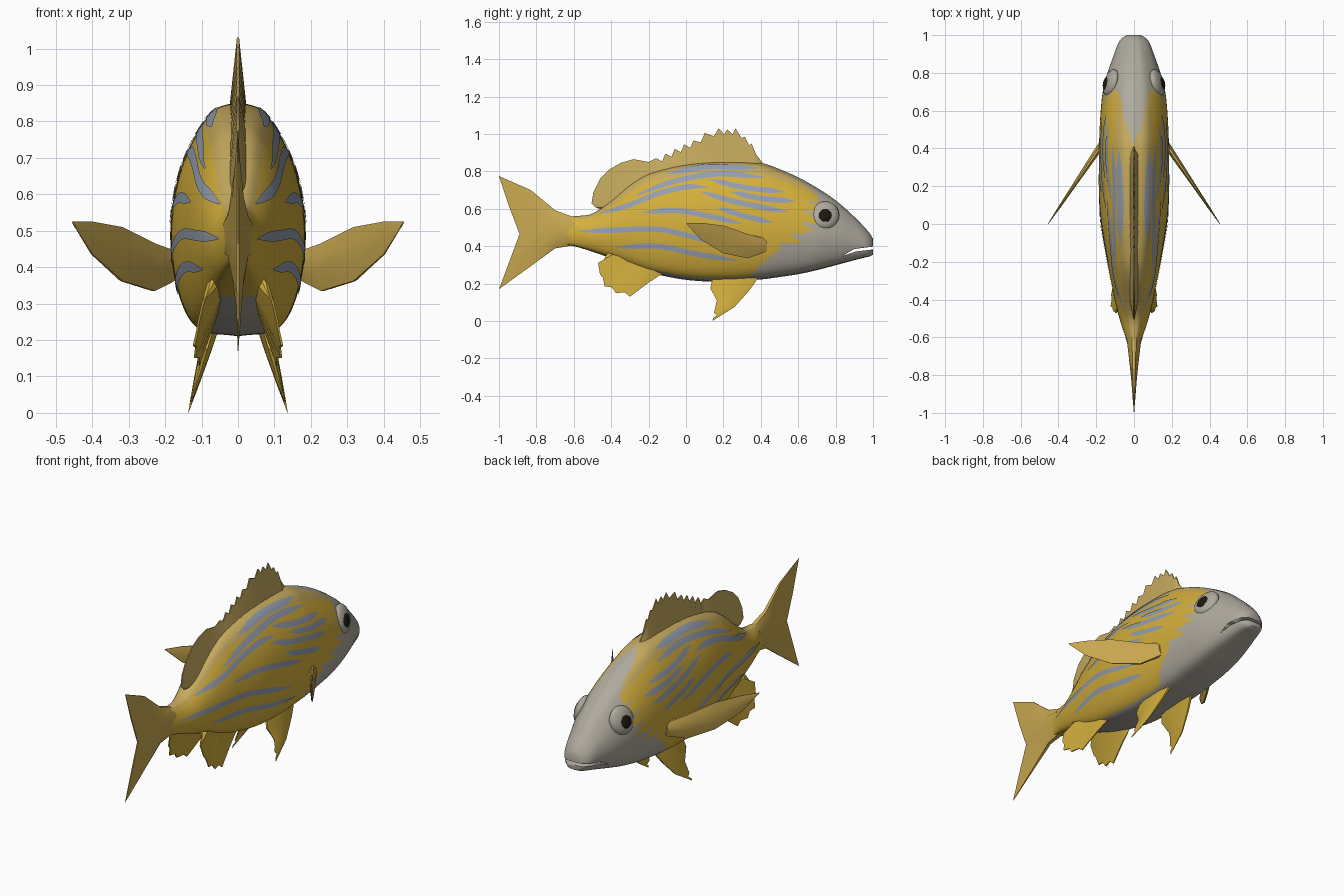
import bpy, bmesh, math
from mathutils import Vector

if "Cube" in bpy.data.objects:
    bpy.data.objects.remove(bpy.data.objects["Cube"])

def material(name, rgb):
    m = bpy.data.materials.new(name)
    m.diffuse_color = (*rgb, 1)
    m.use_nodes = True
    m.node_tree.nodes["Principled BSDF"].inputs["Base Color"].default_value = m.diffuse_color
    return m

GREY = material("head grey", (0.43, 0.40, 0.34))
YELLOW = material("body yellow", (0.66, 0.43, 0.045))
TAN = material("back tan", (0.56, 0.40, 0.11))
BLUE = material("stripe blue grey", (0.30, 0.34, 0.43))
FIN = material("fin yellow", (0.62, 0.41, 0.045))
GOLD = material("tail gold", (0.58, 0.39, 0.08))
BLACK = material("eye black", (0.012, 0.01, 0.005))

# Body stations: y, top z, bottom z, half width
STATIONS = [(-0.68, .555, .41, .024), (-0.6, .56, .40, .045), (-0.5, .575, .37, .075),
            (-0.4, .645, .335, .10), (-0.3, .73, .295, .122), (-0.2, .79, .26, .142),
            (0, .84, .22, .175), (0.2, .855, .21, .185), (0.4, .845, .222, .185),
            (0.5, .812, .235, .182), (0.6, .768, .25, .176), (0.7, .712, .272, .165),
            (0.8, .645, .298, .14), (0.9, .557, .325, .105), (0.96, .495, .340, .082),
            (0.985, .465, .346, .062), (1.0, .44, .355, .038)]
# Half cross-section: x fraction, height fraction
SECTION = [(0, 1), (.42, .945), (.84, .72), (1, .45), (.9, .2), (.6, .035), (0, 0)]

def smooth(xs, vs, x):
    """Cubic interpolation through the points (xs, vs)."""
    n = len(xs)
    x = min(max(x, xs[0]), xs[-1])
    i = max(k for k in range(n - 1) if xs[k] <= x)
    def slope(k):
        a, b = max(k - 1, 0), min(k + 1, n - 1)
        return (vs[b] - vs[a]) / (xs[b] - xs[a])
    h = xs[i + 1] - xs[i]
    t = (x - xs[i]) / h
    return ((2*t**3 - 3*t**2 + 1) * vs[i] + (t**3 - 2*t**2 + t) * h * slope(i)
            + (3*t**2 - 2*t**3) * vs[i + 1] + (t**3 - t**2) * h * slope(i + 1))

YS = [s[0] for s in STATIONS]
def station(y):
    return [smooth(YS, [s[k] for s in STATIONS], y) for k in (1, 2, 3)]

HALF = 48
US = list(range(len(SECTION)))
RING = [(smooth(US, [s[0] for s in SECTION], 6 * i / HALF),
         smooth(US, [s[1] for s in SECTION], 6 * i / HALF)) for i in range(HALF + 1)]
FULL = RING + [(-x, t) for x, t in RING[-2:0:-1]]

def surface_x(y, z):
    top, bot, hw = station(y)
    t = min(max((z - bot) / (top - bot), 0.001), 0.999)
    for (xa, ta), (xb, tb) in zip(RING, RING[1:]):
        if tb <= t <= ta:
            return hw * (xa + (xb - xa) * (ta - t) / max(ta - tb, 1e-6))
    return 0

def finish(bm, name, mats, angle=50):
    bmesh.ops.recalc_face_normals(bm, faces=bm.faces)
    me = bpy.data.meshes.new(name)
    bm.to_mesh(me)
    bm.free()
    ob = bpy.data.objects.new(name, me)
    bpy.context.collection.objects.link(ob)
    for m in mats:
        me.materials.append(m)
    bpy.ops.object.select_all(action='DESELECT')
    ob.select_set(True)
    bpy.context.view_layer.objects.active = ob
    bpy.ops.object.shade_smooth_by_angle(angle=math.radians(angle))
    return ob

# Body: lofted rings, coloured by height and distance from the snout
HEAD_T = [0, .2, .35, .5, .65, .85, .95, 1]
HEAD_Y = [.32, .45, .57, .66, .68, .71, .66, .42]
STEPS = 160
bm = bmesh.new()
rings = []
for i in range(STEPS + 1):
    y = -0.68 + 1.68 * i / STEPS
    top, bot, hw = station(y)
    rings.append([bm.verts.new((hw * x, y, bot + (top - bot) * t)) for x, t in FULL])
n = len(FULL)
for a, b in zip(rings, rings[1:]):
    for k in range(n):
        f = bm.faces.new((a[k], a[(k + 1) % n], b[(k + 1) % n], b[k]))
        t = (FULL[k][1] + FULL[(k + 1) % n][1]) / 2
        y = (a[k].co.y + b[k].co.y) / 2
        finger = .05 * math.sin(45 * t + 9 * y) if .3 < t < .8 else 0
        if y > smooth(HEAD_T, HEAD_Y, t) + finger or (t < 0.03 and y > -0.35):
            f.material_index = 0
        else:
            f.material_index = 2 if t > 0.9 else 1
bm.faces.new(rings[0])
bm.faces.new(rings[-1])
body = finish(bm, "body", [GREY, YELLOW, TAN])

# Mouth slit cut through the snout
bm = bmesh.new()
slit = [(.835, .347), (.90, .385), (1.05, .404), (1.05, .388), (.91, .372)]
sides = [[bm.verts.new((x, y, z)) for y, z in slit] for x in (-.3, .3)]
bm.faces.new(sides[0])
bm.faces.new(sides[1])
for k in range(5):
    bm.faces.new((sides[0][k], sides[0][k-1], sides[1][k-1], sides[1][k]))
cutter = finish(bm, "mouth_cutter", [GREY])
cutter.hide_render = True
cutter.hide_set(True)
cut = body.modifiers.new("mouth", 'BOOLEAN')
cut.object, cut.operation, cut.solver = cutter, 'DIFFERENCE', 'EXACT'

# Side stripes: ribbons that hug the body, (y, z) paths
STRIPES = [[(-.27, .67), (-.1, .735), (.05, .77), (.2, .785), (.42, .765)],
           [(-.10, .785), (.1, .82), (.38, .815)],
           [(-.46, .572), (-.3, .62), (-.15, .68), (0, .715), (.12, .715)],
           [(.13, .755), (.3, .715), (.52, .69)],
           [(.08, .69), (.25, .64), (.42, .605), (.54, .585)],
           [(-.23, .58), (-.05, .59), (.1, .565), (.3, .52)],
           [(-.58, .478), (-.35, .487), (-.15, .49), (0, .46), (.22, .40)],
           [(-.38, .395), (-.15, .40), (.05, .36), (.27, .325)],
           [(.17, .605), (.3, .565), (.46, .525)],
           [(.24, .69), (.4, .655), (.58, .64)]]
bm = bmesh.new()
for path in STRIPES:
    ys, zs = [p[0] for p in path], [p[1] for p in path]
    for side in (-1, 1):
        rows = []
        for i in range(29):
            s = i / 28
            y = ys[0] + (ys[-1] - ys[0]) * s
            w = 0.0145 * min(1, 0.15 + 5 * s, 0.15 + 5 * (1 - s))
            top, bot, hw = station(y)
            row = []
            for k in (-1, -.33, .33, 1):
                z = smooth(ys, zs, y) + k * w
                x = surface_x(y, z)
                out = Vector((x / hw**2, 0, (z - (top + bot) / 2) * 4 / (top - bot)**2)).normalized()
                p = Vector((x, y, z)) + out * 0.003
                row.append(bm.verts.new((side * p.x, p.y, p.z)))
            rows.append(row)
        for a, b in zip(rows, rows[1:]):
            for k in range(3):
                bm.faces.new((a[k], a[k+1], b[k+1], b[k]))
finish(bm, "side_stripes", [BLUE])

# Eyes: soft grey bulge with a dark flat pupil
for name, side in (("left", -1), ("right", 1)):
    for part, x, r, depth, mat in (("socket", .122, .075, .034, GREY), ("eye", .146, .037, .016, BLACK)):
        bm = bmesh.new()
        bmesh.ops.create_uvsphere(bm, u_segments=16, v_segments=10, radius=1)
        for v in bm.verts:
            v.co = (side * (x + v.co.x * depth - v.co.z * r * .25 - v.co.y * r * .2),
                    .745 + v.co.y * r, .565 + v.co.z * r)
        finish(bm, f"{name}_{part}", [mat])

def fin(name, rows, thick, mat, x_of=lambda y, z: 0, side=1):
    """Wedge-shaped fin from rows of (y, z) points, base row first."""
    bm = bmesh.new()
    m, c = len(rows), len(rows[0])
    g = {}
    for s in (-1, 1):
        for i, row in enumerate(rows):
            for j, (y, z) in enumerate(row):
                t = thick[i] * (0.3 if j in (0, c - 1) else 1)
                g[s, i, j] = bm.verts.new((side * (x_of(y, z) + s * t), y, z))
        for i in range(m - 1):
            for j in range(c - 1):
                bm.faces.new([g[s, i, j], g[s, i+1, j], g[s, i+1, j+1], g[s, i, j+1]][::s])
    rim = ([(0, j) for j in range(c)] + [(i, c-1) for i in range(1, m)]
           + [(m-1, j) for j in range(c-2, -1, -1)] + [(i, 0) for i in range(m-2, 0, -1)])
    for a, b in zip(rim, rim[1:] + rim[:1]):
        bm.faces.new((g[(-1, *a)], g[(-1, *b)], g[(1, *b)], g[(1, *a)]))
    return finish(bm, name, [mat], 40)

def spiky(points, depth):
    """Add a notch between neighbouring spine tips."""
    out = [points[0]]
    for a, b in zip(points, points[1:]):
        out += [((a[0]*.65 + b[0]*.35), (a[1] + b[1]) / 2 - depth), b]
    return out

# Dorsal fin: spiny front and rounded soft rear
edge = [(.41, .845), (.375, .89)] + spiky([(.35, .95), (.315, .985), (.265, 1.03), (.22, 1.025), (.175, 1.03),
        (.10, 1.005), (.04, .965), (-.01, .945), (-.06, .92), (-.11, .895), (-.16, .87)], .03)
edge += [(-.2, .85), (-.28, .865), (-.35, .845), (-.41, .81), (-.46, .76), (-.495, .69), (-.505, .63),
         (-.48, .605), (-.43, .59)]
base = []
for i in range(len(edge)):
    y = max(edge[i][0], -.4 + .004 * (len(edge) - i))
    base.append((y, station(y)[0] - .04))
fin("dorsal_fin", [base, edge], [.026, .003], TAN)

# Forked tail
fin("tail_fin", [[(-.60, .555), (-.60, .52), (-.60, .48), (-.60, .44), (-.60, .405)],
                 [(-.70, .592), (-.70, .54), (-.70, .485), (-.70, .43), (-.70, .388)],
                 [(-.83, .70), (-.81, .59), (-.80, .475), (-.81, .37), (-.83, .293)],
                 [(-1.0, .775), (-.945, .61), (-.89, .465), (-.94, .33), (-1.0, .17)]],
    [.04, .028, .016, .003], GOLD)

# Paired fins on both sides
PECTORAL = [[(.43, .44), (.43, .42), (.43, .40), (.43, .37)],
            [(.33, .465), (.33, .43), (.33, .39), (.33, .335)],
            [(.2, .51), (.2, .46), (.2, .41), (.2, .362)],
            [(.08, .525), (.08, .50), (.08, .47), (.08, .435)],
            [(0, .525), (.005, .518), (.01, .512), (.02, .50)]]
PELVIC = [[(.40, .25), (.33, .26), (.27, .26), (.21, .26), (.15, .26)],
          [(.34, .165), (.29, .16), (.24, .165), (.19, .17), (.13, .175)],
          [(.26, .075), (.235, .08), (.21, .09), (.185, .10), (.165, .11)],
          [(.14, 0), (.145, .015), (.165, .03), (.15, .045), (.165, .065)]]
anal_edge = [(-.13, .25), (-.2, .205)] + spiky([(-.30, .13), (-.375, .15), (-.435, .185), (-.46, .25)], -.012)
anal_edge += [(-.47, .31), (-.44, .325)]
anal_base = [(-.13 - .29 * i / (len(anal_edge) - 1), .275 + .09 * i / (len(anal_edge) - 1))
             for i in range(len(anal_edge))]
for name, s in (("left", -1), ("right", 1)):
    fin(f"{name}_pectoral_fin", PECTORAL, [.022, .018, .012, .007, .002], GOLD,
        lambda y, z: .185 + (.4 - y) * .675, s)
    fin(f"{name}_pelvic_fin", PELVIC, [.022, .016, .009, .002], FIN,
        lambda y, z: .065 + (.26 - z) * .275, s)
    fin(f"{name}_anal_fin", [anal_base, anal_edge], [.018, .003], FIN,
        lambda y, z: .055 + (.33 - z) * .27 + max(0, -.3 - y) * .2, s)
